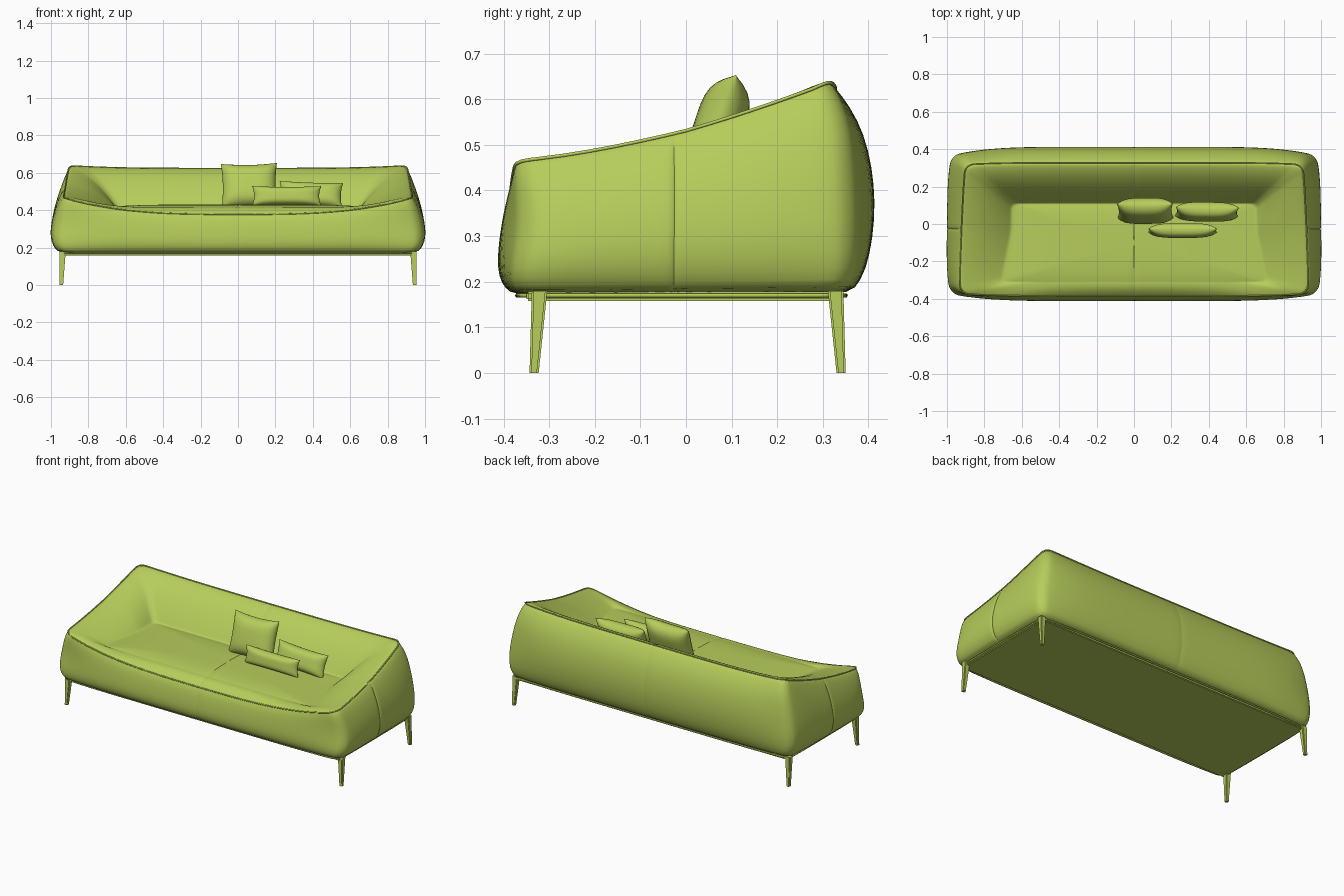
import bpy, bmesh, math
from mathutils import Vector, Matrix

old = bpy.data.objects.get("Cube")
if old:
    bpy.data.objects.remove(old, do_unlink=True)

# Single upholstery colour
COL = (0.47, 0.61, 0.105, 1)
mat = bpy.data.materials.new("lime_green_fabric")
mat.use_nodes = True
mat.diffuse_color = COL
bsdf = next(n for n in mat.node_tree.nodes if n.type == 'BSDF_PRINCIPLED')
bsdf.inputs["Base Color"].default_value = COL
bsdf.inputs["Roughness"].default_value = 0.8


def finish(name, bm, subsurf=0, angle=50):
    bmesh.ops.recalc_face_normals(bm, faces=bm.faces)
    me = bpy.data.meshes.new(name)
    bm.to_mesh(me)
    bm.free()
    ob = bpy.data.objects.new(name, me)
    bpy.context.collection.objects.link(ob)
    me.materials.append(mat)
    bpy.ops.object.select_all(action='DESELECT')
    ob.select_set(True)
    bpy.context.view_layer.objects.active = ob
    bpy.ops.object.shade_smooth_by_angle(angle=math.radians(angle))
    if subsurf:
        mod = ob.modifiers.new("Soft", 'SUBSURF')
        mod.levels = mod.render_levels = subsurf
    return ob


def lerp(a, b, t):
    return a + (b - a) * t


# ---- Stations around the plan: (u, v, side weight, is seam) in a unit rectangle
RU, RV = 0.05, 0.13


def edge(lim, n, seam):
    ts = [lerp(-lim, lim, i / n) for i in range(n + 1)]
    ts = [t for t in ts if abs(t - seam) > 0.03]
    return sorted(ts + [seam - 0.01, seam, seam + 0.01])


long_edge = edge(1 - RU, 24, 0)
side_edge = edge(1 - RV, 12, -0.07)


def corner(su, sv, start):
    pts = []
    for i in range(1, 4):
        a = math.pi / 2 * i / 4
        a = a if start else math.pi / 2 - a
        pts.append((su * (1 - RU + RU * math.sin(a)),
                    sv * (1 - RV + RV * math.cos(a)), math.sin(a) ** 2, False))
    return pts


stations = [(u, -1, 0, u == 0) for u in long_edge] + corner(1, -1, True)
stations += [(1, v, 1, v == -0.07) for v in side_edge] + corner(1, 1, False)
stations += [(u, 1, 0, u == 0) for u in reversed(long_edge)] + corner(-1, 1, True)
stations += [(-1, v, 1, v == -0.07) for v in reversed(side_edge)] + corner(-1, -1, False)

BASE, SEAT = 0.17, 0.418


def rim_height(u, v, w):
    arm = 0.468 + 0.172 * ((v + 1) / 2) ** 1.4
    end = 0.625 + 0.015 * u ** 4 if v > 0 else 0.38 + 0.088 * abs(u) ** 3
    return lerp(end, arm, w)


# Outer wall profile: height fraction, half width, back depth, front depth
WALL = [(0, .945, .35, .37), (.03, .965, .37, .385), (.12, .99, .395, .405),
        (.28, 1.003, .41, .413), (.45, .998, .415, .412), (.62, .985, .408, .408),
        (.78, .965, .39, .402), (.9, .945, .362, .395), (1, .922, .328, .384)]


def outer(st, row):
    u, v, w, seam = st
    f, hx, hb, hf = row
    pinch = 0.03 + 0.09 * math.sin(math.pi * f)
    x = u * (hx - 0.015 * v * f) * (1 - 0.2 * pinch * abs(v) ** 4)
    y = v * (hb if v > 0 else hf) * (1 - pinch * u ** 6)
    k = 0.993 if seam and 0 < f < 1 else 1
    return Vector((x * (k if w else 1), y * (1 if w else k),
                   lerp(BASE, rim_height(u, v, w), f)))


def inner(st, g):
    """From the rim (g=0) down to the seat crease (g=1)."""
    u, v, w, seam = st
    r = outer(st, WALL[-1])
    c = (v + 1) / 2
    crease = Vector((u * lerp(.71, .655, min(1, c * 1.5)), lerp(-.31, .11, c), SEAT))
    p = r.lerp(crease, g)
    h = g ** 1.7 if r.z > SEAT else 1 - (1 - g) ** 2.2
    p.z = lerp(r.z, SEAT, h)
    if seam and not w:
        p.z -= 0.005
    return p


def seat(st, k):
    p = inner(st, 1)
    mid = Vector((0, -0.1, 0))
    q = mid + (p - mid) * k
    q.z = p.z + 0.014 * (1 - k ** 4)
    return q


# ---- Upholstered shell: wall, arms, back and seat as one lofted skin
bm = bmesh.new()
rings = [[outer(s, row) for s in stations] for row in WALL]
rings += [[inner(s, g) for s in stations] for g in (.06, .15, .3, .45, .6, .75, .88, .96, 1)]
rings += [[seat(s, k) for s in stations] for k in (.97, .9, .75, .5, .25, .05)]
loops = [[bm.verts.new(p) for p in ring] for ring in rings]
n = len(stations)
for a, b in zip(loops, loops[1:]):
    for i in range(n):
        j = (i + 1) % n
        bm.faces.new((a[i], a[j], b[j], b[i]))
bm.faces.new(loops[0])
bm.faces.new(loops[-1])
finish("sofa_body", bm, subsurf=1, angle=75)


# ---- Piping along the top and bottom seams
def piping(name, pts, radius):
    cu = bpy.data.curves.new(name, 'CURVE')
    cu.dimensions = '3D'
    cu.bevel_depth = radius
    cu.bevel_resolution = 1
    sp = cu.splines.new('POLY')
    sp.points.add(len(pts) - 1)
    for sp_pt, p in zip(sp.points, pts):
        sp_pt.co = (*p, 1)
    sp.use_cyclic_u = True
    cu.materials.append(mat)
    bpy.context.collection.objects.link(bpy.data.objects.new(name, cu))


piping("rim_piping", [p + Vector((0, 0, -0.002)) for p in rings[len(WALL) - 1]], 0.004)
piping("base_piping", rings[0], 0.005)


# ---- Base frame
def box(name, size, loc, bevel):
    bm = bmesh.new()
    bmesh.ops.create_cube(bm, size=1)
    bmesh.ops.scale(bm, vec=size, verts=bm.verts)
    bmesh.ops.translate(bm, vec=loc, verts=bm.verts)
    bmesh.ops.bevel(bm, geom=bm.edges[:], offset=bevel, segments=2, affect='EDGES')
    return finish(name, bm)


box("base_frame", (1.88, 0.69, 0.02), (0, -0.005, 0.168), 0.004)

# ---- Tapered, slightly splayed legs
for sx, xn in ((1, "left"), (-1, "right")):
    for sy, yn in ((-1, "front"), (1, "back")):
        bm = bmesh.new()
        bmesh.ops.create_cube(bm, size=1)
        for v in bm.verts:
            top = v.co.z > 0
            w = 0.034 if top else 0.02
            cx, cy = (0.938, 0.331) if top else (0.945, 0.343)
            off = 0 if sy > 0 else 0.003
            v.co = (sx * cx + v.co.x * w, sy * (cy + off - 0.008) + v.co.y * w + 0.005,
                    0.18 if top else 0)
        bmesh.ops.bevel(bm, geom=[e for e in bm.edges if abs(e.verts[0].co.z - e.verts[1].co.z) > .1],
                        offset=0.004, segments=2, affect='EDGES')
        finish(f"{yn}_{xn}_leg", bm, angle=40)


# ---- Scatter cushions with pinched edges and pointed corners
def cushion(name, size, loc, tilt, roll=0):
    w, h, t = size
    m = 16
    bm = bmesh.new()
    for side in (-1, 1):
        grid = []
        for i in range(m + 1):
            a = math.sin(math.pi * (i / m - 0.5))
            row = []
            for j in range(m + 1):
                b = math.sin(math.pi * (j / m - 0.5))
                puff = ((1 - a ** 4) * (1 - b ** 4)) ** 0.6
                row.append(bm.verts.new((a * w / 2 * (1 - 0.06 * (1 - b * b)),
                                         side * t / 2 * puff,
                                         b * h / 2 * (1 - 0.09 * (1 - a * a)))))
            grid.append(row)
        for i in range(m):
            for j in range(m):
                bm.faces.new((grid[i][j], grid[i + 1][j], grid[i + 1][j + 1], grid[i][j + 1]))
    bmesh.ops.remove_doubles(bm, verts=bm.verts, dist=0.0001)
    rot = Matrix.Rotation(math.radians(-tilt), 4, 'X') @ Matrix.Rotation(math.radians(roll), 4, 'Y')
    bmesh.ops.transform(bm, matrix=Matrix.Translation(loc) @ rot, verts=bm.verts)
    finish(name, bm, angle=80)


cushion("square_cushion", (0.30, 0.25, 0.11), (0.06, 0.07, 0.532), 18, -1)
cushion("back_lumbar_cushion", (0.34, 0.14, 0.09), (0.39, 0.065, 0.485), 20, 2)
cushion("front_lumbar_cushion", (0.37, 0.105, 0.075), (0.26, -0.035, 0.477), 10)
